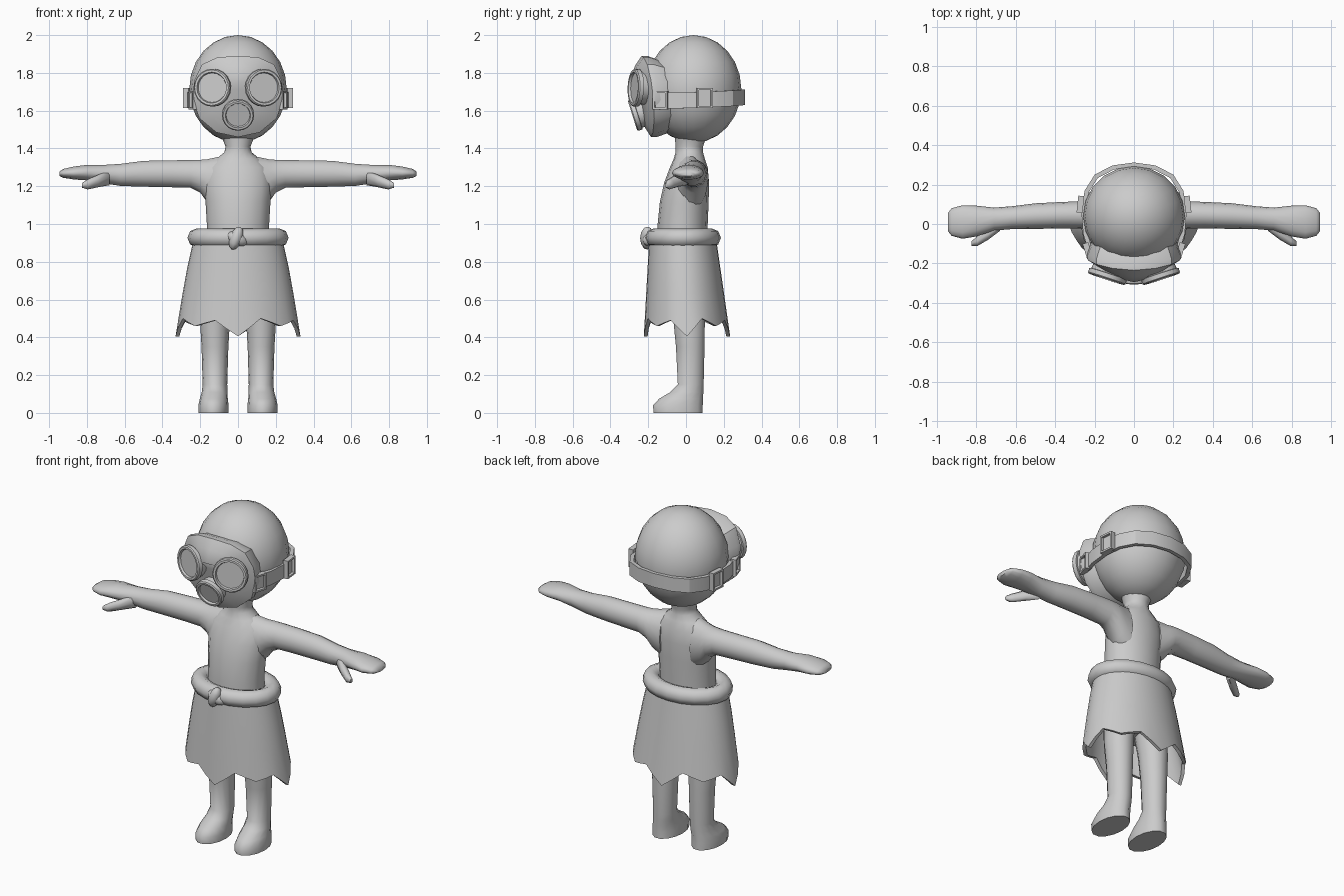
import bpy, bmesh
from math import sin, cos, pi, radians
from mathutils import Vector, Matrix

cube = bpy.data.objects.get("Cube")
if cube:
    bpy.data.objects.remove(cube)

GREY = (0.6, 0.6, 0.6, 1)
mat = bpy.data.materials.new("plain grey")
mat.use_nodes = True
mat.diffuse_color = GREY
mat.node_tree.nodes["Principled BSDF"].inputs["Base Color"].default_value = GREY


def finish(name, bm, angle=40, mirror=False):
    bmesh.ops.recalc_face_normals(bm, faces=bm.faces)
    mesh = bpy.data.meshes.new(name)
    bm.to_mesh(mesh)
    bm.free()
    mesh.materials.append(mat)
    ob = bpy.data.objects.new(name, mesh)
    bpy.context.collection.objects.link(ob)
    bpy.ops.object.select_all(action="DESELECT")
    bpy.context.view_layer.objects.active = ob
    ob.select_set(True)
    bpy.ops.object.shade_smooth_by_angle(angle=radians(angle))
    if mirror:
        ob.modifiers.new("Mirror", "MIRROR")
    return ob


def loft(rings, cap=True, closed=False, bm=None):
    """Bridge rings of points; closed joins the last ring to the first."""
    bm = bm or bmesh.new()
    vs = [[bm.verts.new(p) for p in r] for r in rings]
    n = len(vs[0])
    pairs = list(zip(vs, vs[1:])) + ([(vs[-1], vs[0])] if closed else [])
    for a, b in pairs:
        for i in range(n):
            j = (i + 1) % n
            bm.faces.new((a[i], a[j], b[j], b[i]))
    if cap and not closed:
        bm.faces.new(vs[0])
        bm.faces.new(vs[-1])
    return bm


def angles(n):
    return [2 * pi * i / n for i in range(n)]


def upright(z, cx, rx, y0, y1, n=16):
    return [(cx + rx * cos(a), (y0 + y1) / 2 + (y1 - y0) / 2 * sin(a), z) for a in angles(n)]


def sideways(x, cz, rz, cy, ry, n=14):
    return [(x, cy + ry * cos(a), cz + rz * sin(a)) for a in angles(n)]


def ellipsoid(name, loc, size, seg, rows, turn=0):
    bm = bmesh.new()
    m = Matrix.Translation(loc) @ Matrix.Rotation(turn, 4, "Y") @ Matrix.Diagonal((*size, 1))
    bmesh.ops.create_uvsphere(bm, u_segments=seg, v_segments=rows, radius=1, matrix=m)
    return finish(name, bm, 60)


# Torso and neck
torso = [(0.62, 0.17, -0.14, 0.11), (0.86, 0.165, -0.15, 0.11), (1.0, 0.165, -0.15, 0.115),
         (1.12, 0.172, -0.138, 0.12), (1.22, 0.18, -0.115, 0.122), (1.3, 0.165, -0.085, 0.115),
         (1.345, 0.115, -0.065, 0.1), (1.38, 0.072, -0.055, 0.09), (1.41, 0.066, -0.055, 0.09),
         (1.47, 0.09, -0.06, 0.11)]
finish("torso", loft([upright(z, 0, rx, a, b) for z, rx, a, b in torso]), 60)

# Arms with mitten hands and thumbs
arm = [(0.1, 1.21, 0.15, 0.02, 0.09), (0.165, 1.23, 0.115, 0.035, 0.083), (0.2, 1.253, 0.089, 0.043, 0.077),
       (0.25, 1.265, 0.075, 0.046, 0.07), (0.36, 1.266, 0.073, 0.045, 0.067), (0.5, 1.266, 0.07, 0.04, 0.065),
       (0.62, 1.26, 0.06, 0.032, 0.058), (0.71, 1.264, 0.05, 0.025, 0.058), (0.8, 1.272, 0.042, 0.015, 0.078),
       (0.87, 1.27, 0.035, 0.01, 0.085), (0.925, 1.268, 0.024, 0.01, 0.07), (0.945, 1.266, 0.012, 0.01, 0.045)]
finish("arm", loft([sideways(*r) for r in arm]), 60, True)
thumb = [(0.68, 1.245, 0.04, 0.0, 0.035), (0.74, 1.228, 0.033, -0.05, 0.03),
         (0.795, 1.21, 0.027, -0.087, 0.025), (0.825, 1.205, 0.013, -0.1, 0.012)]
finish("thumb", loft([sideways(*r, n=8) for r in thumb]), 60, True)

# Legs with flat-soled feet
leg = [(0, 0.13, 0.08, -0.175, 0.092), (0.04, 0.13, 0.08, -0.178, 0.092), (0.075, 0.128, 0.074, -0.145, 0.093),
       (0.11, 0.124, 0.068, -0.085, 0.094), (0.15, 0.122, 0.065, -0.045, 0.095), (0.35, 0.122, 0.071, -0.055, 0.1),
       (0.5, 0.122, 0.08, -0.07, 0.102), (0.74, 0.1, 0.085, -0.1, 0.1)]
finish("leg", loft([upright(*r, n=14) for r in leg]), 60, True)

# Skirt with a ragged hem: a double-walled shell
HEM = [0.405, 0.5, 0.46, 0.49]


def skirt_wall(inset):
    rows = []
    for t in (0, 0.3, 0.6, 1):
        row = []
        for i, a in enumerate(angles(32)):
            k = i % 8
            hem = HEM[k // 2] if k % 2 == 0 else (HEM[k // 2] + HEM[(k // 2 + 1) % 4]) / 2
            z = 0.92 + (hem - 0.92) * t
            d = (0.92 - z) / 0.51
            rx = 0.235 + 0.095 * d ** 0.85 - inset
            y0, y1 = -0.195 - 0.028 * d, 0.16 + 0.073 * d
            row.append((rx * cos(a), (y0 + y1) / 2 + ((y1 - y0) / 2 - inset) * sin(a), z))
        rows.append(row)
    return rows


finish("skirt", loft(skirt_wall(0) + skirt_wall(0.02)[::-1], closed=True), 45)

# Rolled belt and its knot
belt = [[((0.218 + 0.05 * cos(b)) * cos(a), -0.017 + (0.152 + 0.05 * cos(b)) * sin(a), 0.927 + 0.05 * sin(b))
         for b in angles(8)] for a in angles(20)]
finish("belt", loft(belt, closed=True), 60)
ellipsoid("knot_front", (-0.01, -0.205, 0.925), (0.034, 0.038, 0.064), 8, 6, radians(20))
ellipsoid("knot_cross", (-0.005, -0.2, 0.922), (0.058, 0.034, 0.035), 8, 6, radians(25))

# Head
ellipsoid("head", (0, 0.04, 1.715), (0.258, 0.253, 0.285), 20, 12)

# Face mask: domed plate over the front of the head
half = [(0, 1.89, -0.235), (0.11, 1.882, -0.225), (0.19, 1.845, -0.205), (0.232, 1.76, -0.185),
        (0.24, 1.66, -0.172), (0.205, 1.56, -0.168), (0.115, 1.485, -0.175), (0, 1.46, -0.185)]
rim = half + [(-x, z, y) for x, z, y in half[-2:0:-1]]


def mask_ring(scale, push):
    return [(x * scale, y + push, 1.68 + (z - 1.68) * scale) for x, z, y in rim]


finish("mask", loft([mask_ring(0.9, 0.09), mask_ring(1, 0.03), mask_ring(1, 0), mask_ring(0.75, -0.035),
                     mask_ring(0.4, -0.06)]), 35)


# Round lens and breathing port, lathed along a tilted axis
def round_port(name, loc, normal, r, rimw, mirror=False):
    profile = [(r * 0.85, -0.08), (r * 0.9, -0.03), (r, -0.028), (r, -0.006), (r - 0.006, 0),
               (r - rimw, 0), (r - rimw - 0.004, -0.012)]
    m = Matrix.Translation(loc) @ Vector(normal).to_track_quat("Z", "Y").to_matrix().to_4x4()
    rings = [[m @ Vector((q * cos(a), q * sin(a), h)) for a in angles(20)] for q, h in profile]
    finish(name, loft(rings), 30, mirror)


round_port("eye_lens", (0.14, -0.28, 1.722), (0.31, -0.95, 0.03), 0.1, 0.018, True)
round_port("breathing_port", (0, -0.283, 1.573), (0, -0.95, -0.3), 0.085, 0.018)

# Head strap: a band from one side of the mask round the back to the other
path = [(0.222, -0.17, 0), (0.258, -0.05, 0), (0.268, 0.07, 0.003), (0.25, 0.17, 0.008),
        (0.2, 0.25, 0.012), (0.11, 0.297, 0.016), (0, 0.312, 0.018)]
path += [(-x, y, z) for x, y, z in path[-2::-1]]
band = []
for x, y, lift in path:
    ix, iy = x * 0.92, 0.04 + (y - 0.04) * 0.92
    lo, hi = 1.612 + lift, 1.695 + lift
    band.append([(x, y, lo), (x, y, hi), (ix, iy, hi), (ix, iy, lo)])
finish("head_strap", loft(band), 30)


# Strap buckles: framed plates with a recessed window
def buckle(name, loc, turn, width, height):
    bm = bmesh.new()
    m = Matrix.Translation(loc) @ Matrix.Rotation(turn, 4, "Z") @ Matrix.Diagonal((0.03, width, height, 1))
    bmesh.ops.create_cube(bm, size=1, matrix=m)
    face = max(bm.faces, key=lambda f: f.calc_center_median().x)
    bmesh.ops.inset_region(bm, faces=[face], thickness=0.015, depth=0)
    bmesh.ops.inset_region(bm, faces=[face], thickness=0.002, depth=-0.014)
    finish(name, bm, 30, True)


buckle("rear_buckle", (0.272, 0.1, 1.667), radians(6), 0.085, 0.108)
buckle("front_buckle", (0.235, -0.135, 1.655), radians(-17), 0.08, 0.1)
